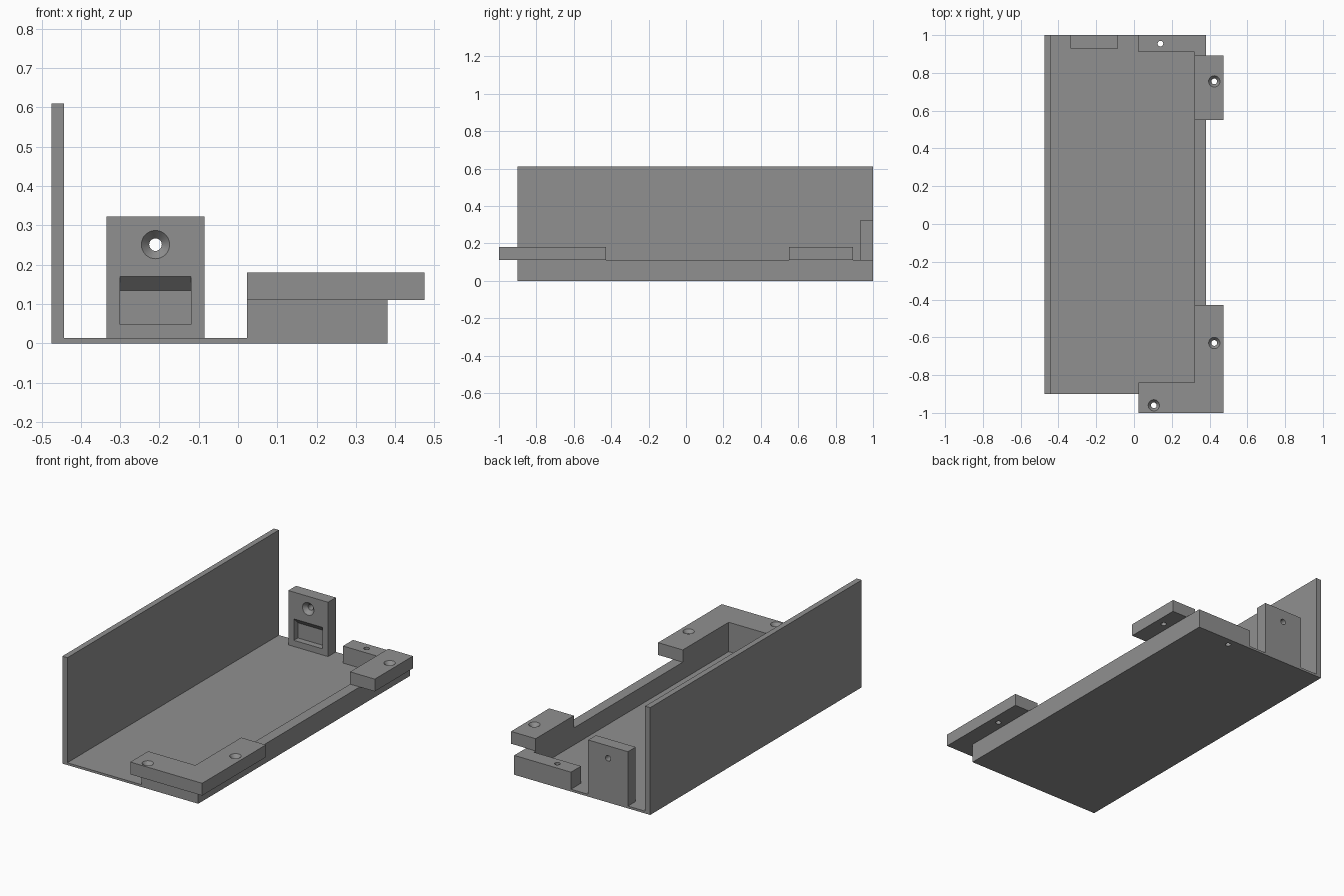
import bpy, bmesh, math
from mathutils import Matrix, Vector

if "Cube" in bpy.data.objects:
    bpy.data.objects.remove(bpy.data.objects["Cube"])

grey = bpy.data.materials.new("mid_grey")
grey.diffuse_color = (0.28, 0.28, 0.28, 1)
grey.use_nodes = True
grey.node_tree.nodes["Principled BSDF"].inputs["Base Color"].default_value = grey.diffuse_color


def add_object(name, bm):
    bmesh.ops.recalc_face_normals(bm, faces=bm.faces[:])
    mesh = bpy.data.meshes.new(name)
    bm.to_mesh(mesh)
    bm.free()
    mesh.materials.append(grey)
    obj = bpy.data.objects.new(name, mesh)
    bpy.context.collection.objects.link(obj)
    return obj


def prism(name, outline, start, depth):
    """Extrude a closed outline of 3D points along a vector."""
    bm = bmesh.new()
    rings = [[bm.verts.new(Vector(p) + Vector(start) + Vector(depth) * t) for p in outline]
             for t in (0, 1)]
    bm.faces.new(rings[0])
    bm.faces.new(rings[1])
    n = len(outline)
    for i in range(n):
        j = (i + 1) % n
        bm.faces.new((rings[0][i], rings[0][j], rings[1][j], rings[1][i]))
    return add_object(name, bm)


def slab(name, outline, z0, z1):
    return prism(name, [(x, y, 0) for x, y in outline], (0, 0, z0), (0, 0, z1 - z0))


def rect(x0, x1, y0, y1):
    return [(x0, y0), (x1, y0), (x1, y1), (x0, y1)]


def hole_cutter(centre, axis, r_out, r_in, sink, length=0.4, segs=32):
    """Countersunk hole: lead-in, cone and straight bore, turned to the axis."""
    profile = [(0.02, r_out), (0, r_out), (-sink, r_in), (-length, r_in)]
    bm = bmesh.new()
    rings = [[bm.verts.new((r * math.cos(2 * math.pi * k / segs),
                            r * math.sin(2 * math.pi * k / segs), z)) for k in range(segs)]
             for z, r in profile]
    bm.faces.new(rings[0])
    bm.faces.new(rings[-1])
    for a, b in zip(rings, rings[1:]):
        for k in range(segs):
            j = (k + 1) % segs
            bm.faces.new((a[k], a[j], b[j], b[k]))
    turn = Vector((0, 0, 1)).rotation_difference(Vector(axis)).to_matrix().to_4x4()
    bm.transform(Matrix.Translation(centre) @ turn)
    return add_object("hole_cutter", bm)


def cut(obj, *cutters):
    for c in cutters:
        mod = obj.modifiers.new("cut", 'BOOLEAN')
        mod.operation, mod.solver, mod.object = 'DIFFERENCE', 'EXACT', c
    bpy.context.view_layer.update()
    done = obj.evaluated_get(bpy.context.evaluated_depsgraph_get())
    mesh = bpy.data.meshes.new_from_object(done)
    obj.modifiers.clear()
    obj.data = mesh
    for c in cutters:
        bpy.data.objects.remove(c)
    # smooth only the hole walls
    bpy.context.view_layer.objects.active = obj
    obj.select_set(True)
    bpy.ops.object.shade_smooth_by_angle(angle=math.radians(25))
    obj.select_set(False)


UP = (0, 0, 1)

# Tall side wall and thin floor
slab("side_wall", rect(-0.475, -0.443, -0.90, 1.0), 0, 0.61)
slab("floor", [(-0.443, -0.90), (0.023, -0.90), (0.023, -0.84), (0.32, -0.84),
               (0.32, 0.91), (0.023, 0.91), (0.023, 1.0), (-0.443, 1.0)], 0, 0.013)

# Low rail wrapping three sides, with a plain hole at the back
rail = slab("rail", [(0.023, -0.90), (0.38, -0.90), (0.38, 1.0), (0.023, 1.0),
                     (0.023, 0.91), (0.32, 0.91), (0.32, -0.84), (0.023, -0.84)], 0, 0.11)
cut(rail, hole_cutter((0.14, 0.955, 0.11), UP, 0.015, 0.015, 0.02))

# Overhanging mounting tabs
corner = slab("corner_tab", [(0.023, -1.0), (0.475, -1.0), (0.475, -0.428), (0.32, -0.428),
                             (0.32, -0.84), (0.023, -0.84)], 0.11, 0.18)
cut(corner, hole_cutter((0.105, -0.96, 0.18), UP, 0.03, 0.015, 0.02),
    hole_cutter((0.425, -0.63, 0.18), UP, 0.03, 0.015, 0.02))
tab = slab("back_tab", rect(0.32, 0.475, 0.55, 0.893), 0.11, 0.18)
cut(tab, hole_cutter((0.425, 0.755, 0.18), UP, 0.03, 0.015, 0.02))

# Upright plate with a countersunk hole and a slope-topped pocket
plate = slab("upright_plate", rect(-0.335, -0.085, 0.93, 1.0), 0.013, 0.322)
pocket = prism("pocket_cutter", [(0, 0.91, 0.048), (0, 0.966, 0.048), (0, 0.966, 0.134),
                                 (0, 0.93, 0.17), (0, 0.91, 0.17)], (-0.30, 0, 0), (0.18, 0, 0))
cut(plate, hole_cutter((-0.21, 0.93, 0.251), (0, -1, 0), 0.036, 0.016, 0.022), pocket)
